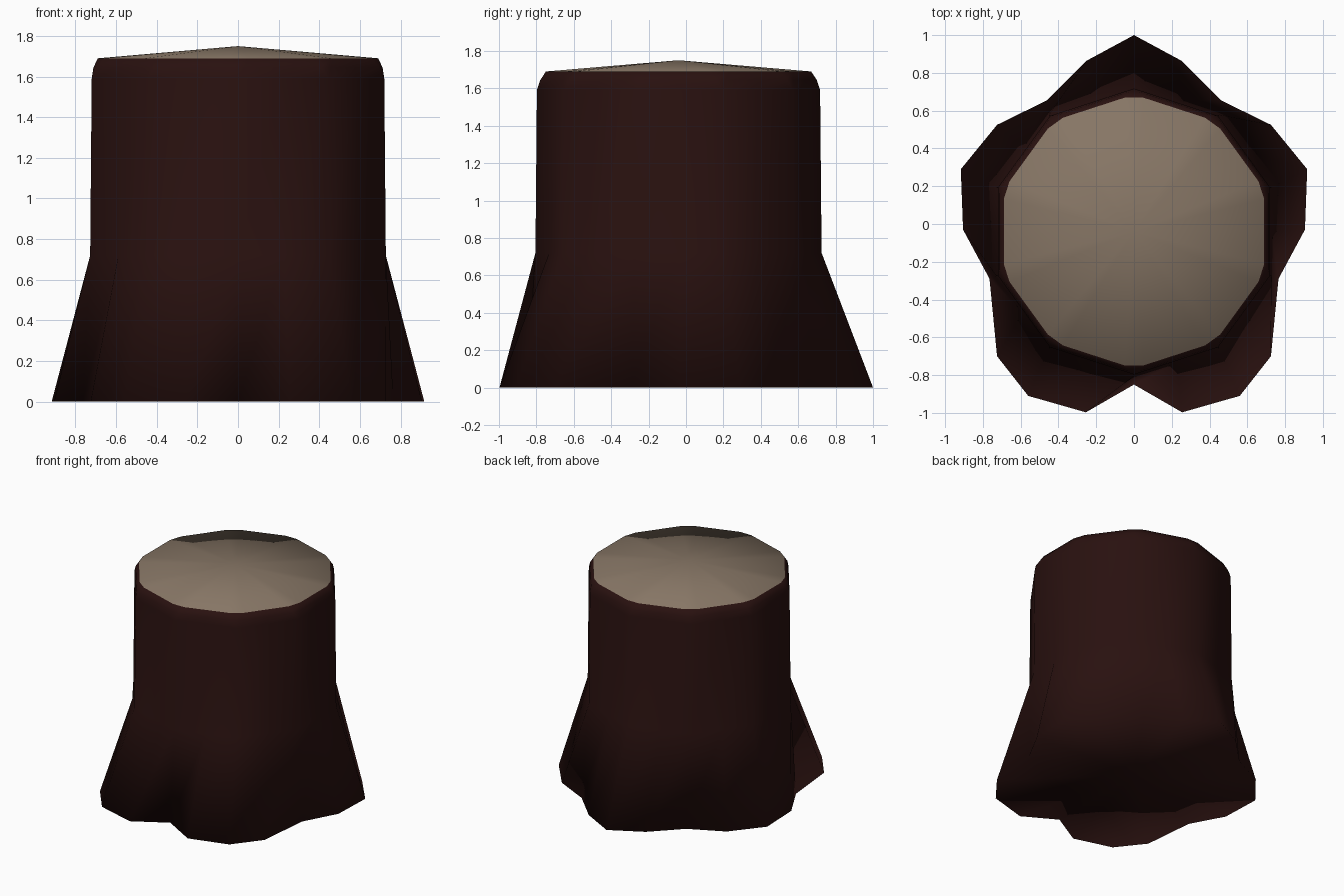
import bpy, bmesh, math

if "Cube" in bpy.data.objects:
    bpy.data.objects.remove(bpy.data.objects["Cube"])


def material(name, rgb):
    m = bpy.data.materials.new(name)
    m.diffuse_color = (*rgb, 1)
    m.use_nodes = True
    m.node_tree.nodes["Principled BSDF"].inputs["Base Color"].default_value = m.diffuse_color
    return m


CY = -0.04   # trunk axis offset


def trunk_ring(radius, cut):
    """Ten-sided ring; each corner is clipped by `cut`, plus edge midpoints."""
    corner = lambda i: (radius * math.sin(i * math.pi / 5),
                        CY + radius * math.cos(i * math.pi / 5))
    mix = lambda a, b, t: (a[0] + (b[0] - a[0]) * t, a[1] + (b[1] - a[1]) * t)
    t = cut / (0.618 * radius)
    pts = []
    for i in range(10):
        a, b, c = corner(i - 1), corner(i), corner(i + 1)
        pts += [mix(b, a, t), mix(b, c, t), mix(b, c, 0.5)]
    return pts


# flared root outline, right half from back to front (corner, midpoint, ...)
half = [(0, 1.0), (.25, .865), (.46, .655), (.725, .525), (.917, .29), (.905, -.03),
        (.765, -.29), (.725, -.70), (.56, -.91), (.255, -.997), (0, -.85)]
outline = half + [(-x, y) for x, y in half[-2:0:-1]]
root = []
for i in range(0, 20, 2):
    root += [outline[i], outline[i], outline[i + 1]]

# rings from ground to sawn edge
rings = [(0, root),
         (0.72, trunk_ring(0.765, 0)),
         (1.59, trunk_ring(0.757, 0)),
         (1.645, trunk_ring(0.748, 0.03)),
         (1.69, trunk_ring(0.725, 0.052))]

bm = bmesh.new()
loops = [[bm.verts.new((x, y, z)) for x, y in pts] for z, pts in rings]
n = len(root)
for lo, hi in zip(loops, loops[1:]):
    for i in range(n):
        j = (i + 1) % n
        bm.faces.new((lo[j], lo[i], hi[i], hi[j]))
# sawn top rising to a shallow point
apex = bm.verts.new((0, CY, 1.75))
for i in range(n):
    bm.faces.new((loops[-1][(i + 1) % n], loops[-1][i], apex)).material_index = 1
# closed underside
centre = bm.verts.new((0, 0, 0))
for i in range(n):
    bm.faces.new((loops[0][i], loops[0][(i + 1) % n], centre))
bmesh.ops.remove_doubles(bm, verts=bm.verts, dist=1e-4)
bmesh.ops.recalc_face_normals(bm, faces=bm.faces)
for f in bm.faces:
    f.smooth = True

mesh = bpy.data.meshes.new("tree_stump")
bm.to_mesh(mesh)
bm.free()
mesh.materials.append(material("dark bark", (.022, .0055, .0048)))
mesh.materials.append(material("sawn wood", (.24, .18, .13)))
bpy.context.collection.objects.link(bpy.data.objects.new("tree_stump", mesh))
